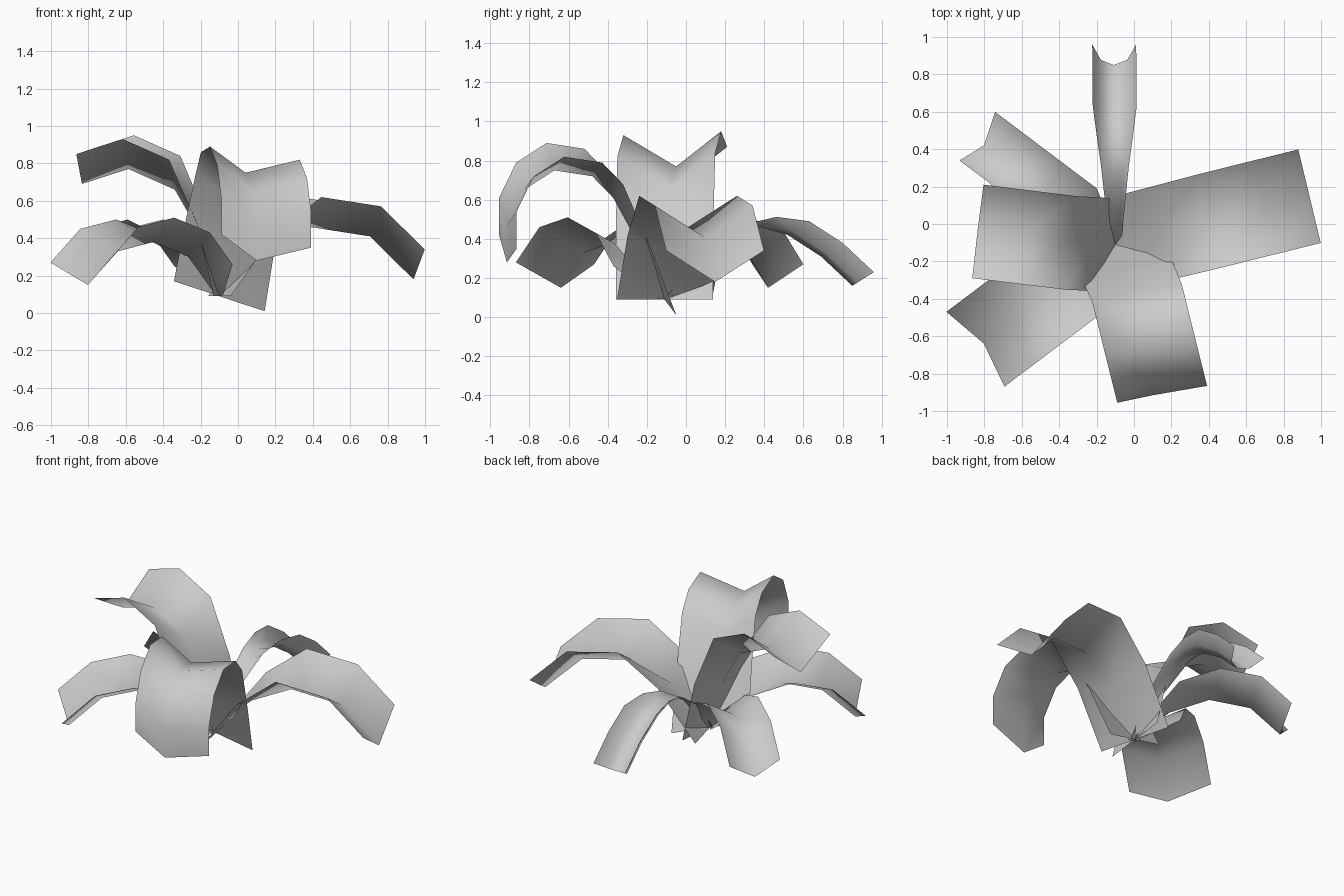
import bpy
import bmesh
from math import radians, cos, sin
from mathutils import Vector

cube = bpy.data.objects.get("Cube")
if cube:
    bpy.data.objects.remove(cube, do_unlink=True)

# single leaf colour
leaf_material = bpy.data.materials.new("leaf_grey")
leaf_material.use_nodes = True
leaf_colour = (0.6, 0.6, 0.6, 1)
leaf_material.diffuse_color = leaf_colour
leaf_material.node_tree.nodes["Principled BSDF"].inputs["Base Color"].default_value = leaf_colour

# all leaves grow from one point
ROOT = Vector((-0.1, -0.11, 0))


# arching strip: path gives midrib distance and height at each station,
# left and right are edge offsets, reached after ramp stations
def make_leaf(name, azimuth, path, left, right, base_half=0.25, base_roll=0,
              ramp=2, trough=False):
    angle = radians(azimuth)
    forward = Vector((cos(angle), sin(angle), 0))
    side = Vector((-sin(angle), cos(angle), 0))
    base = side * base_half + Vector((0, 0, base_roll))
    bm = bmesh.new()
    previous = None
    for index, (distance, height) in enumerate(path):
        weight = min(1, index / ramp)
        midrib = ROOT + forward * distance + Vector((0, 0, height))
        left_offset = base.lerp(Vector(left), weight)
        right_offset = (-base).lerp(Vector(right), weight)
        offsets = [right_offset, Vector(), left_offset]
        # a trough rounds the fold with one more vertex on each side
        if trough:
            inner = [offset * 0.25 + side * offset.dot(side) * 0.35
                     for offset in (right_offset, left_offset)]
            offsets = [right_offset, inner[0], Vector(), inner[1], left_offset]
        row = [bm.verts.new(midrib + offset) for offset in offsets]
        if previous:
            for k in range(len(row) - 1):
                bm.faces.new((previous[k], row[k], row[k + 1], previous[k + 1]))
        previous = row
    bmesh.ops.recalc_face_normals(bm, faces=bm.faces)
    bm.normal_update()
    if sum(face.normal.z for face in bm.faces) < 0:
        bmesh.ops.reverse_faces(bm, faces=bm.faces)
    for face in bm.faces:
        face.smooth = True
    mesh = bpy.data.meshes.new(name)
    bm.to_mesh(mesh)
    bm.free()
    mesh.materials.append(leaf_material)
    leaf = bpy.data.objects.new(name, mesh)
    bpy.context.collection.objects.link(leaf)


# wide leaf on the left side
make_leaf("left_leaf", azimuth=14,
          path=[(0, .09), (.24, .34), (.5, .46), (.83, .41), (1.07, .18)],
          left=(-.06, .25, .16), right=(.06, -.25, .16))

# tall curled leaf at the front
make_leaf("front_leaf", azimuth=-76,
          path=[(0, .09), (.13, .36), (.27, .61), (.38, .72), (.58, .75),
                (.74, .65), (.83, .47), (.83, .28)],
          left=(.29, .05, .07), right=(-.19, -.04, .14), base_roll=-.08)

# tall leaf on the right side
make_leaf("right_leaf", azimuth=173,
          path=[(0, .09), (.09, .4), (.24, .66), (.49, .77), (.74, .69)],
          left=(-.03, -.27, .16), right=(.03, .23, .18))

# low leaf, front right
make_leaf("front_right_leaf", azimuth=217,
          path=[(0, .09), (.05, .13), (.2, .3), (.44, .38), (.68, .33), (.88, .15)],
          left=(.11, -.23, .13), right=(-.2, .17, .12), base_half=.03, ramp=1)

# low narrow leaf, back right
make_leaf("back_right_leaf", azimuth=143,
          path=[(0, .09), (.1, .2), (.2, .28), (.45, .38), (.7, .33), (.88, .15)],
          left=(-.13, -.08, .12), right=(.06, .18, .12), base_half=.03)

# slim channelled leaf at the back, widening to its tip
make_leaf("back_leaf", azimuth=90.5,
          path=[(0, .09), (.18, .32), (.36, .44), (.49, .46), (.63, .42),
                (.8, .31), (.96, .16)],
          left=(-.115, .11, .07), right=(.12, .11, .07), base_half=.03,
          ramp=4, trough=True)
